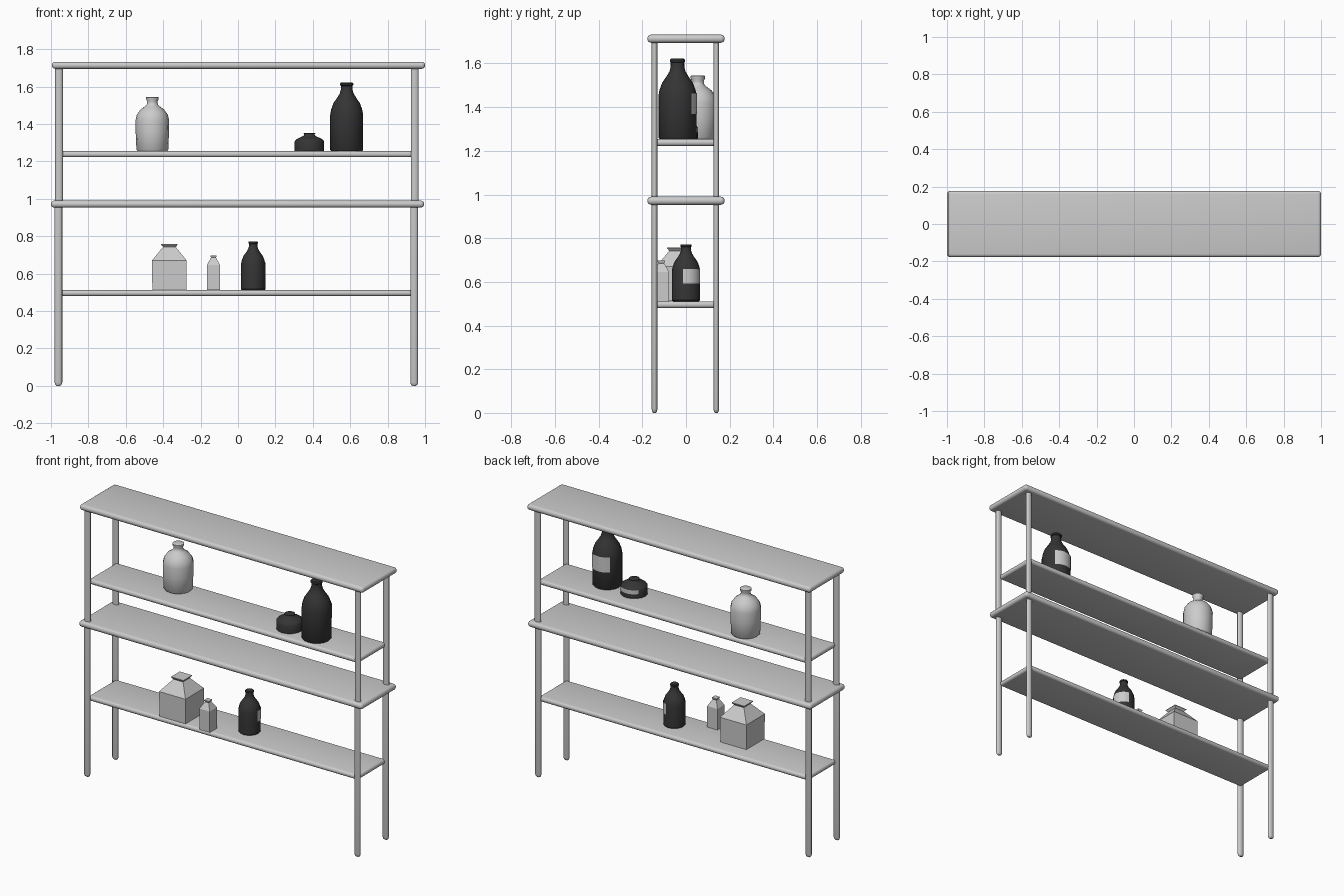
import bpy, bmesh, math
from math import cos, sin, radians, pi

if "Cube" in bpy.data.objects:
    bpy.data.objects.remove(bpy.data.objects["Cube"])

dark = bpy.data.materials.new("dark_glass")
dark.diffuse_color = (0.035, 0.035, 0.035, 1)
dark.use_nodes = True
dark.node_tree.nodes["Principled BSDF"].inputs["Base Color"].default_value = dark.diffuse_color


def finish(bm, name, smooth=True, mat=None):
    bmesh.ops.recalc_face_normals(bm, faces=bm.faces)
    me = bpy.data.meshes.new(name)
    bm.to_mesh(me)
    bm.free()
    ob = bpy.data.objects.new(name, me)
    bpy.context.collection.objects.link(ob)
    if mat:
        me.materials.append(mat)
    if smooth:
        bpy.ops.object.select_all(action='DESELECT')
        bpy.context.view_layer.objects.active = ob
        ob.select_set(True)
        bpy.ops.object.shade_smooth_by_angle(angle=radians(40))
    return ob


def board(name, x0, x1, hy, z0, z1):
    """Slab with fully rounded edges."""
    bm = bmesh.new()
    bmesh.ops.create_cube(bm, size=1)
    for v in bm.verts:
        v.co.x = x1 if v.co.x > 0 else x0
        v.co.y = hy if v.co.y > 0 else -hy
        v.co.z = z1 if v.co.z > 0 else z0
    bmesh.ops.bevel(bm, geom=bm.edges[:], offset=(z1 - z0) * 0.46, segments=4,
                    profile=0.5, affect='EDGES')
    return finish(bm, name)


def lathe(name, profile, loc, n=16, sx=1.0, sy=1.0, start=0.0, smooth=True, mat=None):
    """Closed revolved shape from (radius, height) points."""
    bm = bmesh.new()
    rings = [[bm.verts.new((loc[0] + sx * r * cos(start + 2 * pi * i / n),
                            loc[1] + sy * r * sin(start + 2 * pi * i / n),
                            loc[2] + z)) for i in range(n)] for r, z in profile]
    for a, b in zip(rings, rings[1:]):
        for i in range(n):
            j = (i + 1) % n
            bm.faces.new((a[i], a[j], b[j], b[i]))
    bm.faces.new(rings[0][::-1])
    bm.faces.new(rings[-1])
    return finish(bm, name, smooth, mat)


def label(name, loc, r, z0, z1, centre, half=45, steps=8):
    """Curved paper label just outside the glass."""
    bm = bmesh.new()
    cols = []
    for i in range(steps + 1):
        a = radians(centre - half + 2 * half * i / steps)
        cols.append([bm.verts.new((loc[0] + r * cos(a), loc[1] + r * sin(a), loc[2] + z))
                     for z in (z0, z1)])
    for a, b in zip(cols, cols[1:]):
        bm.faces.new((a[0], b[0], b[1], a[1]))
    me_ob = finish(bm, name)
    return me_ob


# Boards and inset shelves
board("middle_board", -1.0, 0.995, 0.177, 0.953, 0.990)
board("top_board", -0.995, 1.0, 0.177, 1.695, 1.732)
board("lower_shelf", -0.958, 0.942, 0.141, 0.480, 0.511)
board("upper_shelf", -0.956, 0.944, 0.141, 1.222, 1.254)

# Legs: flattened round posts, lower set with rounded feet
for side, x in (("left", -0.960), ("right", 0.942)):
    for end, y in (("front", -0.144), ("back", 0.139)):
        foot = [(0.45, 0.0), (0.8, 0.005), (1, 0.017), (1, 0.96)]
        lathe(f"lower_leg_{end}_{side}", foot, (x, y, 0), 16, 0.0205, 0.0130)
        lathe(f"upper_post_{end}_{side}", [(1, 0.98), (1, 1.70)], (x + 0.003, y, 0),
              16, 0.0205, 0.0130)

# Dark labelled bottles: one unit profile, scaled per bottle
UNIT = [(0.93, 0), (1.0, 0.02), (1.0, 0.53), (0.94, 0.61), (0.80, 0.70), (0.57, 0.78),
        (0.42, 0.84), (0.36, 0.89), (0.35, 0.95), (0.40, 0.96), (0.40, 0.985), (0.34, 1.0)]
for name, loc, r, h, ang in (("tall_dark_bottle", (0.581, -0.039, 1.254), 0.088, 0.368, 90),
                             ("squat_dark_jar", (0.382, -0.025, 1.254), 0.079, 0.097, 97),
                             ("small_dark_bottle", (0.081, 0.0, 0.511), 0.065, 0.261, 33)):
    lathe(name, [(a * r, z * h) for a, z in UNIT], loc, 16, mat=dark)
    label(name + "_label", loc, r * 1.015, 0.31 * h, 0.57 * h, ang)

# Light round bottle
lathe("light_round_bottle",
      [(0.078, 0), (0.085, 0.008), (0.089, 0.10), (0.090, 0.165), (0.083, 0.195),
       (0.064, 0.222), (0.040, 0.240), (0.030, 0.250), (0.027, 0.265), (0.034, 0.280),
       (0.034, 0.288), (0.028, 0.291)], (-0.458, 0.054, 1.254), 16)

# Square bottles with pyramid shoulders and flared lips
S = math.sqrt(2)
for name, loc, prof in (
        ("large_square_bottle", (-0.367, -0.043, 0.512),
         [(0.091, 0), (0.093, 0.158), (0.034, 0.230), (0.044, 0.242), (0.044, 0.246)]),
        ("small_square_bottle", (-0.131, -0.113, 0.511),
         [(0.036, 0), (0.036, 0.134), (0.013, 0.174), (0.017, 0.183), (0.017, 0.186)])):
    lathe(name, prof, loc, 4, S, S, pi / 4, smooth=False)
